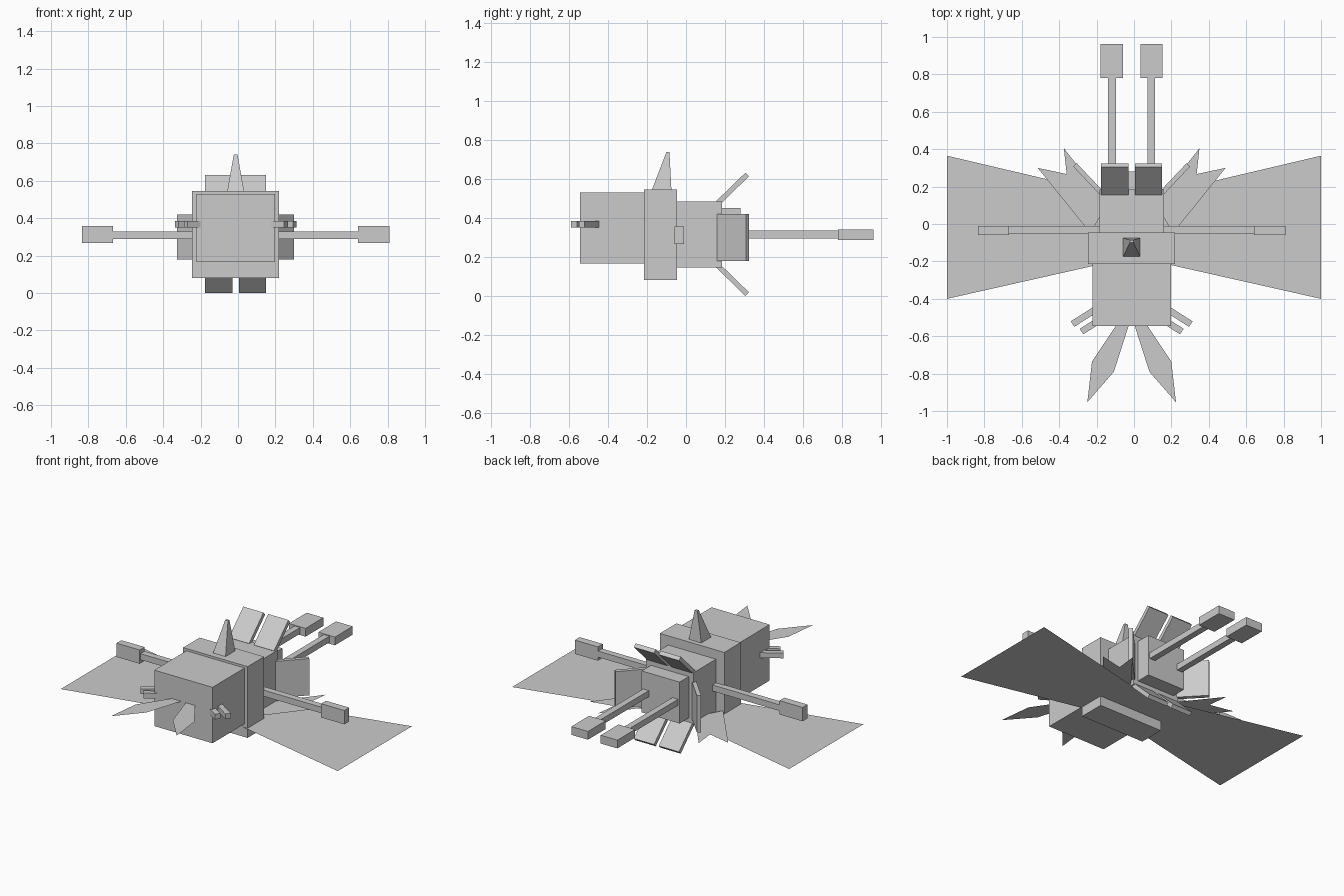
import bpy
import math
from mathutils import Vector, Matrix

cube = bpy.data.objects.get("Cube")
if cube:
    bpy.data.objects.remove(cube)

CX = -0.0125   # centre line of the hull
MID = 0.316    # mid height of the rear hull

grey = bpy.data.materials.new("light_grey")
grey.use_nodes = True
colour = (0.6, 0.6, 0.6, 1)
grey.diffuse_color = colour
grey.node_tree.nodes["Principled BSDF"].inputs["Base Color"].default_value = colour


def add(name, verts, faces):
    mesh = bpy.data.meshes.new(name)
    mesh.from_pydata([tuple(v) for v in verts], [], faces)
    mesh.materials.append(grey)
    obj = bpy.data.objects.new(name, mesh)
    bpy.context.collection.objects.link(obj)
    return obj


BOX_FACES = [(0, 3, 2, 1), (4, 5, 6, 7), (0, 1, 5, 4),
             (1, 2, 6, 5), (2, 3, 7, 6), (3, 0, 4, 7)]


def frustum(name, low, high, z0, z1):
    """Four-sided block between two rectangles (x0, x1, y0, y1)."""
    verts = []
    for (x0, x1, y0, y1), z in ((low, z0), (high, z1)):
        verts += [(x0, y0, z), (x1, y0, z), (x1, y1, z), (x0, y1, z)]
    return add(name, verts, BOX_FACES)


def box(name, x0, x1, y0, y1, z0, z1):
    return frustum(name, (x0, x1, y0, y1), (x0, x1, y0, y1), z0, z1)


def bar(name, start, end, side, width, thick):
    """Block running from start to end, with its width along side."""
    a, b = Vector(start), Vector(end)
    s = Vector(side).normalized() * width / 2
    n = (b - a).cross(s).normalized() * thick / 2
    verts = [p + q for p in (a, b) for q in (-s - n, s - n, s + n, -s + n)]
    return add(name, verts, BOX_FACES)


def sheet(name, points, z):
    return add(name, [(x, y, z) for x, y in points], [tuple(range(len(points)))])


# Hull blocks, front to back
box("head_block", CX - 0.21, CX + 0.21, -0.545, -0.215, 0.165, 0.53)
box("collar_block", CX - 0.2325, CX + 0.2325, -0.215, -0.045, 0.08, 0.545)
box("body_block", CX - 0.1725, CX + 0.1725, -0.045, 0.185, 0.145, 0.485)
box("tail_block", CX - 0.137, CX + 0.137, 0.185, 0.28, 0.18, 0.45)

# Top fin
frustum("top_fin", (CX - 0.045, CX + 0.045, -0.175, -0.075),
        (CX - 0.01, CX + 0.01, -0.1, -0.085), 0.545, 0.74)

# Flat main wing, pinched at the middle
sheet("main_wing", [(-1, -0.4), (0, -0.175), (1, -0.4),
                    (1, 0.365), (0, 0.13), (-1, 0.365)], 0.143)

for side, s in (("left", 1), ("right", -1)):
    def X(d):
        return CX + s * d

    def span(a, b):
        return sorted((X(a), X(b)))

    # Side arm and its pod
    box(side + "_side_arm", *span(0.17, 0.655), -0.052, -0.01, 0.29, 0.33)
    box(side + "_side_pod", *span(0.655, 0.8225), -0.06, -0.01, 0.267, 0.357)

    # Rear boom and its pod
    box(side + "_rear_boom", *span(0.085, 0.126), 0.28, 0.78, 0.295, 0.335)
    box(side + "_rear_pod", *span(0.046, 0.166), 0.78, 0.963, 0.286, 0.34)

    # Splayed flaps around the tail
    for level, v in (("upper", 1), ("lower", -1)):
        bar(f"{side}_{level}_flap", (X(0.09), 0.165, MID + v * 0.162),
            (X(0.09), 0.314, MID + v * 0.307), (1, 0, 0), 0.146, 0.026)
    bar(side + "_side_flap", (X(0.16), 0.165, 0.3), (X(0.303), 0.316, 0.3),
        (0, 0, 1), 0.24, 0.026)

    # Front prongs
    for i in range(2):
        dx, dy = -0.048 * i, -0.04 * i
        bar(f"{side}_prong_{i + 1}", (X(0.19 + dx), -0.455 + dy, 0.367),
            (X(0.316 + dx), -0.535 + dy, 0.367), (s * 0.54, 0.84, 0), 0.035, 0.034)

    # Flat front blade and notched rear feather
    sheet(side + "_front_blade", [(X(a), y) for a, y in
          ((0.015, -0.54), (0.095, -0.79), (0.237, -0.953),
           (0.212, -0.735), (0.075, -0.53))], 0.378)
    sheet(side + "_rear_feather", [(X(a), y) for a, y in
          ((0.22, -0.05), (0.5025, 0.3), (0.3475, 0.267),
           (0.3625, 0.405), (0.13, 0.11))], 0.16)
